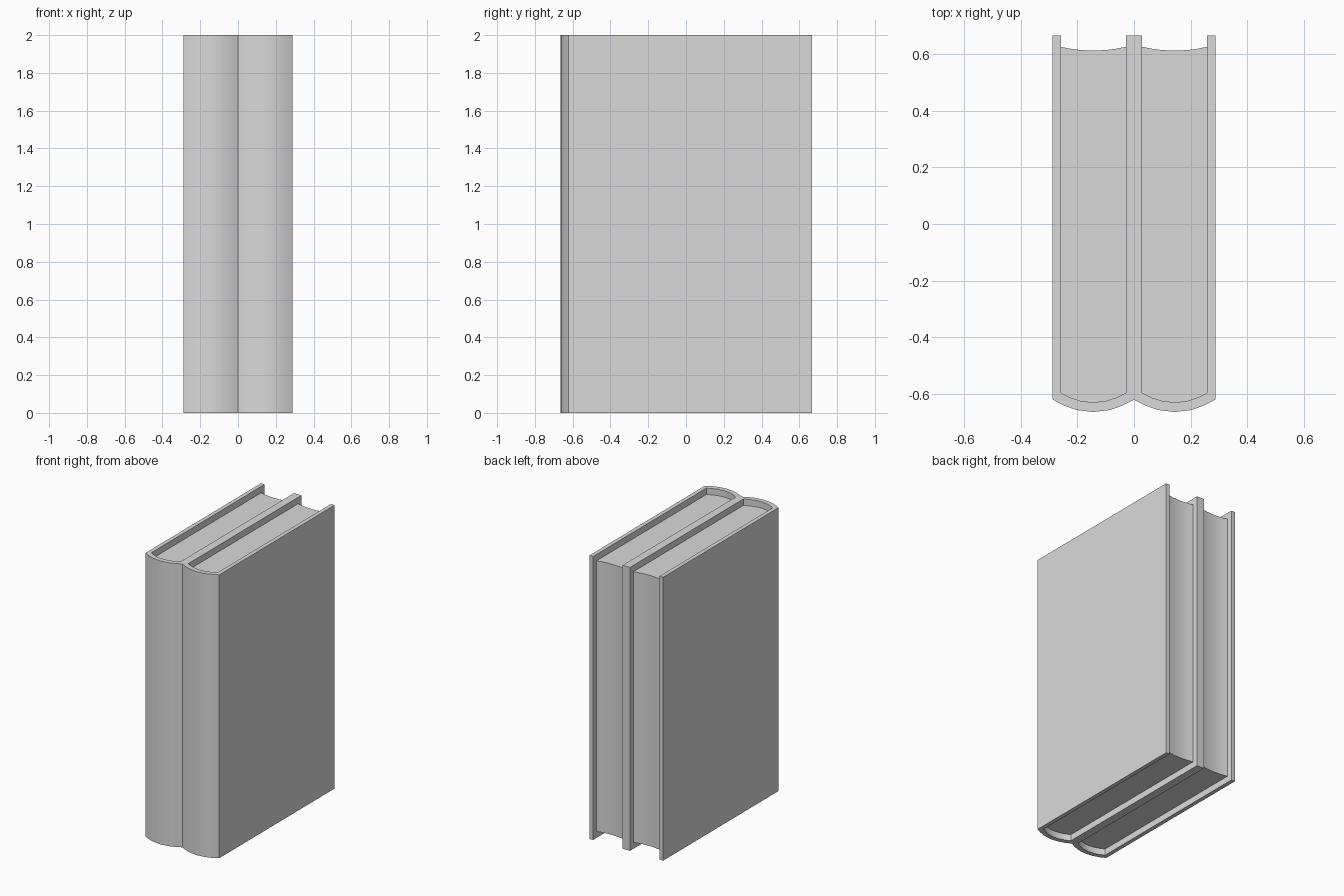
import bpy
import bmesh

if "Cube" in bpy.data.objects:
    bpy.data.objects.remove(bpy.data.objects["Cube"])

HALF_W = 0.144      # half thickness of one book
BOARD = 0.029       # cover board thickness
BACK = 0.666        # open edge of the boards
HEIGHT = 2.0
OVERHANG = 0.045    # boards stand proud of the pages
STEPS = (-1, -0.72, -0.4, 0, 0.4, 0.72, 1)

grey = bpy.data.materials.new("light grey")
grey.diffuse_color = (0.7, 0.7, 0.7, 1)
grey.use_nodes = True
grey.node_tree.nodes["Principled BSDF"].inputs["Base Color"].default_value = grey.diffuse_color


def spine_curve(half_w, edge_y, bulge):
    """Shallow rounded line across the book."""
    return [(half_w * t, edge_y - bulge * (1 - t * t)) for t in STEPS]


def make_object(name, bm, x):
    bmesh.ops.recalc_face_normals(bm, faces=bm.faces)
    mesh = bpy.data.meshes.new(name)
    bm.to_mesh(mesh)
    bm.free()
    mesh.materials.append(grey)
    ob = bpy.data.objects.new(name, mesh)
    bpy.context.collection.objects.link(ob)
    ob.location.x = x
    bpy.ops.object.select_all(action='DESELECT')
    ob.select_set(True)
    bpy.context.view_layer.objects.active = ob
    bpy.ops.object.shade_smooth_by_angle(angle=0.6)


def extrude_up(bm, faces, height):
    result = bmesh.ops.extrude_face_region(bm, geom=faces)
    verts = [v for v in result["geom"] if isinstance(v, bmesh.types.BMVert)]
    bmesh.ops.translate(bm, verts=verts, vec=(0, 0, height))


def cover(name, x):
    """Two boards joined by a rounded spine, as one U-shaped wall."""
    inner_w = HALF_W - BOARD
    outer = [(-HALF_W, BACK)] + spine_curve(HALF_W, -0.621, 0.044) + [(HALF_W, BACK)]
    inner = [(-inner_w, BACK)] + spine_curve(inner_w, -0.597, 0.034) + [(inner_w, BACK)]
    bm = bmesh.new()
    a = [bm.verts.new((px, py, 0)) for px, py in outer]
    b = [bm.verts.new((px, py, 0)) for px, py in inner]
    faces = [bm.faces.new((a[i], a[i + 1], b[i + 1], b[i])) for i in range(len(a) - 1)]
    extrude_up(bm, faces, HEIGHT)
    make_object(name, bm, x)


def pages(name, x):
    """Page block with rounded spine side and hollow fore edge."""
    w = HALF_W - BOARD + 0.001
    front = spine_curve(w, -0.598, 0.034)
    back = spine_curve(w, 0.627, 0.014)
    bm = bmesh.new()
    a = [bm.verts.new((px, py, OVERHANG)) for px, py in front]
    b = [bm.verts.new((px, py, OVERHANG)) for px, py in back]
    faces = [bm.faces.new((a[i], a[i + 1], b[i + 1], b[i])) for i in range(len(a) - 1)]
    extrude_up(bm, faces, HEIGHT - 2 * OVERHANG)
    make_object(name, bm, x)


# Two matching books standing side by side
for side, x in (("left", -HALF_W), ("right", HALF_W)):
    cover(side + "_book_cover", x)
    pages(side + "_book_pages", x)
